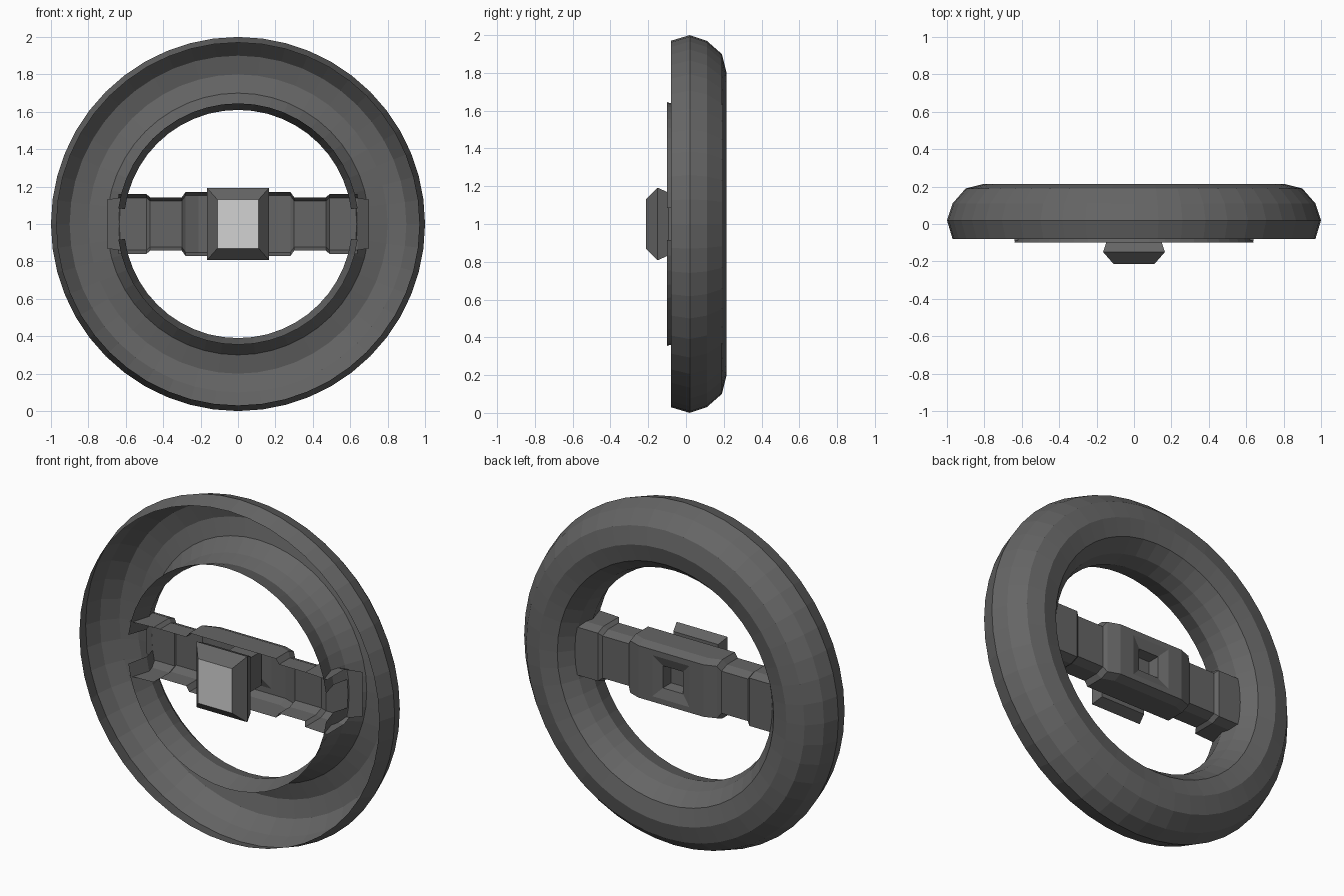
import bpy, bmesh, math

cube = bpy.data.objects.get("Cube")
if cube:
    bpy.data.objects.remove(cube, do_unlink=True)


def make_material(name, value):
    mat = bpy.data.materials.new(name)
    mat.use_nodes = True
    color = (value, value, value, 1)
    mat.diffuse_color = color
    mat.node_tree.nodes["Principled BSDF"].inputs["Base Color"].default_value = color
    return mat


DARK = make_material("dark grey", 0.13)
LIGHT = make_material("light grey", 0.65)
CENTER_Z = 1.0


def finish(name, bm, mats=(DARK,)):
    bmesh.ops.recalc_face_normals(bm, faces=bm.faces)
    mesh = bpy.data.meshes.new(name)
    bm.to_mesh(mesh)
    bm.free()
    for mat in mats:
        mesh.materials.append(mat)
    obj = bpy.data.objects.new(name, mesh)
    obj.location.z = CENTER_Z
    bpy.context.collection.objects.link(obj)
    return obj


def loft(bm, rows, closed=False):
    """Skin a list of equal-length point rows with quads."""
    grid = [[bm.verts.new(p) for p in row] for row in rows]
    pairs = list(zip(grid, grid[1:]))
    if closed:
        pairs.append((grid[-1], grid[0]))
    for a, b in pairs:
        for i in range(len(a) - 1):
            bm.faces.new((a[i], a[i + 1], b[i + 1], b[i]))
    return grid


def rect(half_x, half_z, y):
    pts = [(-half_x, y, -half_z), (half_x, y, -half_z),
           (half_x, y, half_z), (-half_x, y, half_z)]
    return pts + pts[:1]


def rect_loft(name, rings, cap_start=False, cap_end=False, mats=(DARK,)):
    """Stack rectangles (half width, half height, y) into a shell."""
    bm = bmesh.new()
    grid = loft(bm, [rect(*r) for r in rings])
    if cap_start:
        bm.faces.new(grid[0][:4])
    if cap_end:
        bm.faces.new(grid[-1][:4])
    bmesh.ops.remove_doubles(bm, verts=bm.verts, dist=0.0001)
    return finish(name, bm, mats)


# Hollow ring, open at the front: (radius, y) profile spun about y
SEGMENTS = 48
profile = [(0.97, -0.08), (1.0, 0.02), (0.97, 0.11), (0.9, 0.19), (0.8, 0.215),
           (0.7, 0.19), (0.635, 0.11), (0.61, 0.02), (0.645, -0.1)]
rows = []
for i in range(SEGMENTS):
    a = math.tau * i / SEGMENTS
    rows.append([(r * math.cos(a), y, r * math.sin(a)) for r, y in profile])
bm = bmesh.new()
loft(bm, rows, closed=True)
# Openings where the crossbar meets the inner wall
gap = [f for f in bm.faces
       if abs(f.calc_center_median().z) < 0.12
       and f.calc_center_median().xz.length < 0.65]
bmesh.ops.delete(bm, geom=gap, context='FACES')
finish("ring_shell", bm)

# Channel crossbar: stations of (x, half height, back y, front y)
half = [(0.70, 0.15, 0.15, -0.07), (0.64, 0.16, 0.115, -0.09),
        (0.49, 0.16, 0.115, -0.08), (0.47, 0.143, 0.10, -0.05),
        (0.30, 0.143, 0.10, -0.05), (0.28, 0.172, 0.115, -0.05),
        (0.21, 0.172, 0.14, -0.05), (0.12, 0.172, 0.14, -0.05)]
# The outermost station only flares the back plate into the ring
stations = half[1:] + [(-x, h, b, f) for x, h, b, f in reversed(half[1:])]


def channel(x, h, back, front):
    side = [(x, front, h), (x, back - 0.05, h), (x, back, h - 0.02), (x, back, 0.12)]
    return side + [(px, py, -pz) for px, py, pz in reversed(side)]


bm = bmesh.new()
loft(bm, [channel(*s) for s in stations])
# Leave a square window in the middle of the back plate for the socket
window = [f for f in bm.faces if abs(f.calc_center_median().x) < 0.01
          and abs(f.calc_center_median().z) < 0.01]
bmesh.ops.delete(bm, geom=window, context='FACES')
finish("crossbar", bm)

# Flared feet joining the crossbar to the ring interior
for side, label in ((1, "left"), (-1, "right")):
    bm = bmesh.new()
    rows = []
    for x, h, back, front in half[:2]:
        rows.append([(side * x, back, h - 0.02), (side * x, back, -h + 0.02)])
    loft(bm, rows)
    finish("crossbar_foot_" + label, bm)

# Funnel-shaped socket in the back plate
rect_loft("back_socket", [(0.12, 0.12, 0.14), (0.065, 0.065, 0.12),
                          (0.055, 0.055, 0.06)], cap_end=True)

# Stem carrying the centre pad
rect_loft("pad_stem", [(0.075, 0.10, 0.11), (0.075, 0.10, -0.09)])

# Bevelled centre pad with a light front face
pad = rect_loft("centre_pad", [(0.145, 0.165, -0.09), (0.165, 0.192, -0.15),
                               (0.11, 0.13, -0.213)],
                cap_start=True, cap_end=True, mats=(DARK, LIGHT))
for poly in pad.data.polygons:
    if poly.center.y < -0.2:
        poly.material_index = 1
